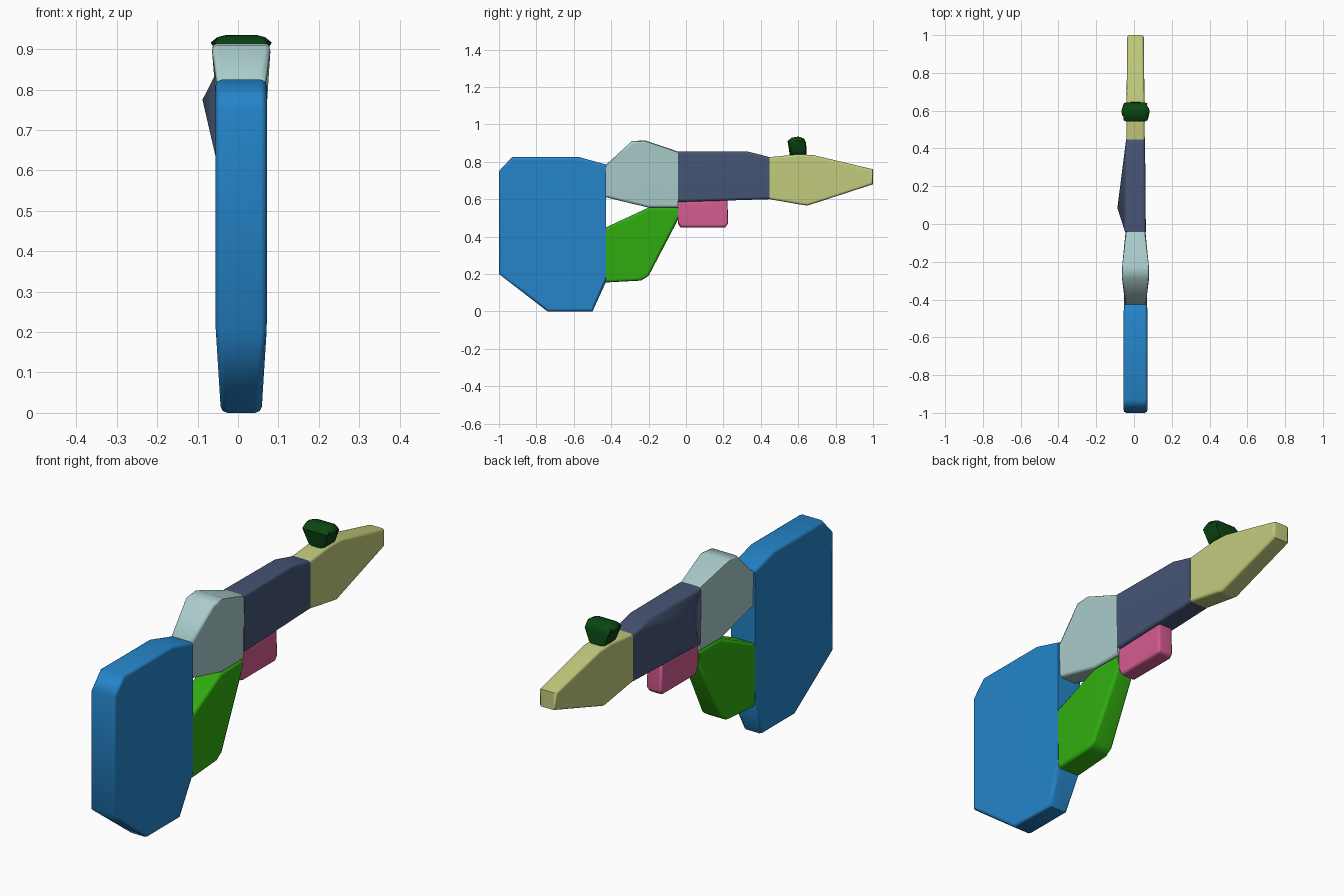
import bpy
import bmesh
import math
from mathutils import Vector

if "Cube" in bpy.data.objects:
    bpy.data.objects.remove(bpy.data.objects["Cube"], do_unlink=True)

CENTRE_X = 0.008
JOINTS = (-0.427, -0.043, 0.447)   # planes where neighbouring parts meet
FRONT, MID, REAR = JOINTS


def material(name, rgb):
    mat = bpy.data.materials.new(name)
    mat.use_nodes = True
    mat.diffuse_color = (*rgb, 1)
    mat.node_tree.nodes["Principled BSDF"].inputs["Base Color"].default_value = (*rgb, 1)
    return mat


def slab(name, mat, profile, rim, bulge=None):
    """Thick plate from (y, z, half width) points, with softened side rims."""
    bm = bmesh.new()
    left = [bm.verts.new((CENTRE_X + w, y, z)) for y, z, w in profile]
    right = [bm.verts.new((CENTRE_X - w, y, z)) for y, z, w in profile]
    bm.faces.new(left)
    side = bm.faces.new(right[::-1])
    n = len(profile)
    for i in range(n):
        j = (i + 1) % n
        bm.faces.new((left[i], right[i], right[j], left[j]))
    if bulge:
        poked = bmesh.ops.poke(bm, faces=[side])
        poked["verts"][0].co = Vector(bulge)
    bm.normal_update()

    # Soften rims, leaving the joint planes crisp
    edges = []
    for loop in (left, right):
        for i in range(n):
            a, b = loop[i], loop[(i + 1) % n]
            at_joint = any(abs(a.co.y - y) < 1e-4 and abs(b.co.y - y) < 1e-4 for y in JOINTS)
            if not at_joint:
                edges.append(bm.edges.get((a, b)))
    bmesh.ops.bevel(bm, geom=edges, offset=rim, segments=2, profile=0.5,
                    affect='EDGES', clamp_overlap=True)
    bmesh.ops.recalc_face_normals(bm, faces=bm.faces)
    mesh = bpy.data.meshes.new(name)
    bm.to_mesh(mesh)
    bm.free()
    mesh.materials.append(mat)
    obj = bpy.data.objects.new(name, mesh)
    bpy.context.collection.objects.link(obj)
    bpy.ops.object.select_all(action='DESELECT')
    obj.select_set(True)
    bpy.context.view_layer.objects.active = obj
    bpy.ops.object.shade_smooth_by_angle(angle=math.radians(50))
    weighted = obj.modifiers.new("weighted_normals", 'WEIGHTED_NORMAL')
    weighted.keep_sharp = True
    return obj


blue = material("blue", (0.018, 0.235, 0.59))
pale = material("pale_teal", (0.40, 0.61, 0.60))
navy = material("navy", (0.061, 0.089, 0.174))
straw = material("straw_yellow", (0.55, 0.60, 0.205))
pink = material("pink", (0.66, 0.105, 0.28))
green = material("green", (0.03, 0.42, 0.005))
dark = material("dark_green", (0.003, 0.062, 0.006))

# Shoulder stock
slab("stock", blue, [
    (-1, 0.2, 0.064), (-1, 0.75, 0.064), (-0.93, 0.825, 0.064),
    (-0.57, 0.825, 0.064), (FRONT, 0.785, 0.062), (FRONT, 0.16, 0.062),
    (-0.5, 0, 0.05), (-0.74, 0, 0.05)], 0.016)

# Receiver
slab("receiver", pale, [
    (FRONT, 0.61, 0.05), (FRONT, 0.785, 0.055), (-0.29, 0.91, 0.074),
    (-0.22, 0.915, 0.076), (MID, 0.855, 0.053), (MID, 0.555, 0.05),
    (-0.2, 0.555, 0.052)], 0.015)

# Grip
slab("grip", green, [
    (FRONT, 0.155, 0.06), (FRONT, 0.45, 0.062), (-0.2, 0.555, 0.05),
    (MID, 0.555, 0.045), (MID, 0.49, 0.045), (-0.2, 0.19, 0.055),
    (-0.24, 0.165, 0.057)], 0.015)

# Barrel body, swelling on one side
slab("barrel_body", navy, [
    (MID, 0.585, 0.052), (MID, 0.855, 0.055), (0.33, 0.855, 0.052),
    (REAR, 0.825, 0.05), (REAR, 0.6, 0.05)], 0.015,
    bulge=(-0.088, 0.085, 0.775))

# Underside block
slab("underside_block", pink, [
    (MID, 0.47, 0.04), (MID, 0.587, 0.04), (0.222, 0.595, 0.04),
    (0.225, 0.47, 0.04), (0.21, 0.45, 0.04), (-0.03, 0.45, 0.04)], 0.013)

# Tapered nozzle
slab("nozzle", straw, [
    (REAR, 0.6, 0.049), (REAR, 0.825, 0.049), (0.6, 0.84, 0.048),
    (0.68, 0.836, 0.048), (1, 0.76, 0.044), (1, 0.68, 0.044),
    (0.65, 0.566, 0.046), (0.62, 0.57, 0.046)], 0.013)

# Sight
slab("sight", dark, [
    (0.555, 0.835, 0.045), (0.543, 0.91, 0.075), (0.565, 0.929, 0.068),
    (0.6, 0.935, 0.062), (0.63, 0.925, 0.068), (0.643, 0.9, 0.075),
    (0.645, 0.835, 0.045)], 0.022)
